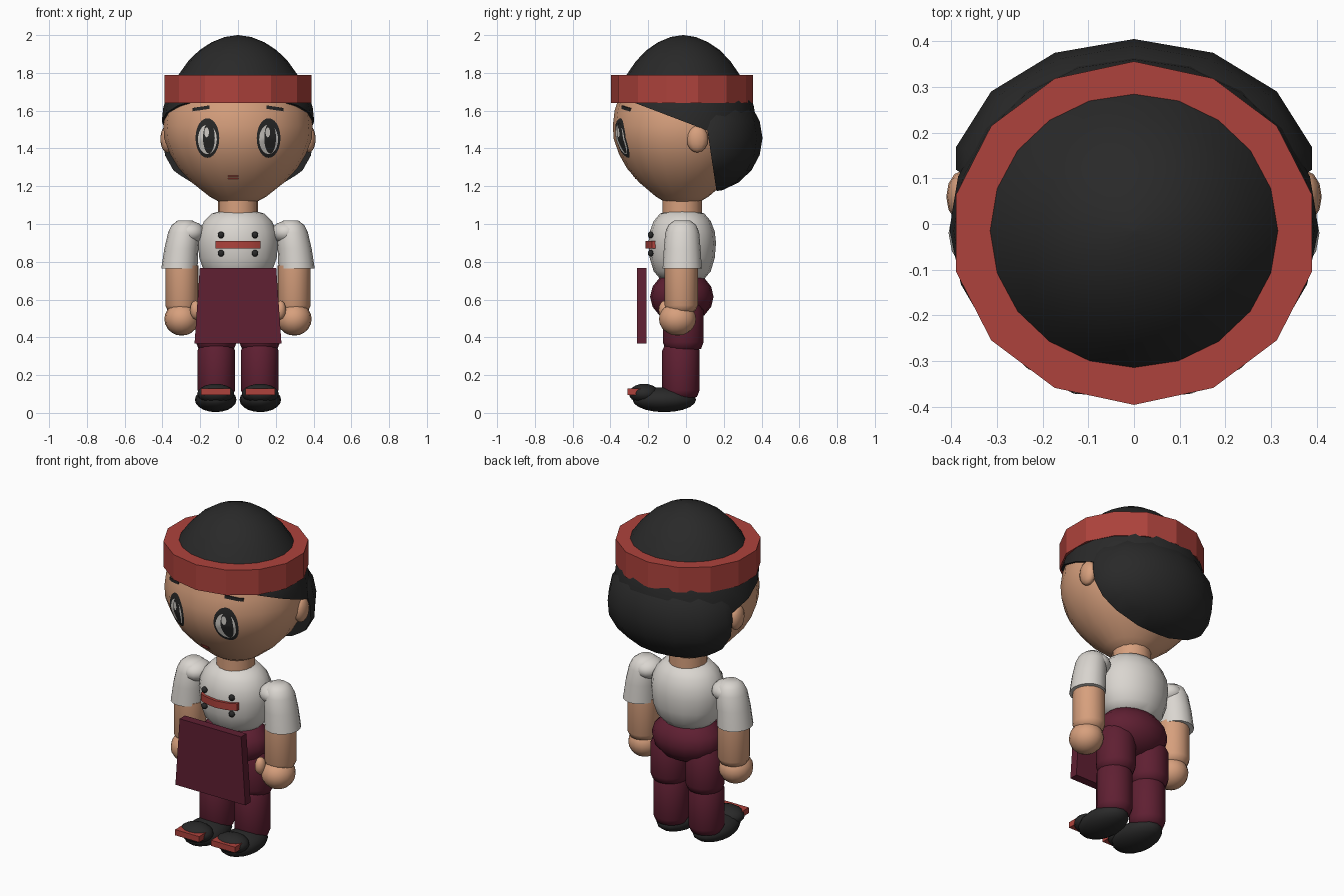
import bpy, bmesh, math
from mathutils import Vector
from mathutils.bvhtree import BVHTree

if "Cube" in bpy.data.objects:
    bpy.data.objects.remove(bpy.data.objects["Cube"])


def mat(name, rgb):
    m = bpy.data.materials.new(name)
    m.diffuse_color = (*rgb, 1)
    m.use_nodes = True
    m.node_tree.nodes["Principled BSDF"].inputs["Base Color"].default_value = m.diffuse_color
    return m


SKIN = mat("skin", (0.68, 0.35, 0.205))
BLACK = mat("black", (0.022, 0.022, 0.022))
RED = mat("red", (0.42, 0.055, 0.045))
WHITE = mat("white cloth", (0.70, 0.67, 0.63))
MAROON = mat("maroon", (0.115, 0.014, 0.032))


def finish(name, bm, material, angle=50):
    bmesh.ops.recalc_face_normals(bm, faces=bm.faces)
    me = bpy.data.meshes.new(name)
    bm.to_mesh(me)
    bm.free()
    me.materials.append(material)
    ob = bpy.data.objects.new(name, me)
    bpy.context.collection.objects.link(ob)
    bpy.ops.object.select_all(action='DESELECT')
    ob.select_set(True)
    bpy.context.view_layer.objects.active = ob
    if angle:
        bpy.ops.object.shade_smooth_by_angle(angle=math.radians(angle))
    return ob


def lathe_bm(levels, sx=1, sy=1, cx=0, cy=0, segs=16):
    """Stack of rings (radius, z, optional x shift), capped at both ends."""
    bm = bmesh.new()
    rings = []
    for r, z, *dx in levels:
        x0 = cx + (dx[0] if dx else 0)
        rings.append([bm.verts.new((x0 + r * sx * math.sin(2 * math.pi * i / segs),
                                    cy - r * sy * math.cos(2 * math.pi * i / segs), z))
                      for i in range(segs)])
    for a, b in zip(rings, rings[1:]):
        for i in range(segs):
            j = (i + 1) % segs
            bm.faces.new((a[i], a[j], b[j], b[i]))
    bm.faces.new(rings[0][::-1])
    bm.faces.new(rings[-1])
    return bm


def lathe(name, levels, material, angle=50, **kw):
    return finish(name, lathe_bm(levels, **kw), material, angle)


def ball_bm(c, r, segs=16, rings=10):
    bm = bmesh.new()
    bmesh.ops.create_uvsphere(bm, u_segments=segs, v_segments=rings, radius=1)
    for v in bm.verts:
        v.co = Vector([c[k] + v.co[k] * r[k] for k in range(3)])
    return bm


def ball(name, c, r, material, segs=16, rings=10):
    return finish(name, ball_bm(c, r, segs, rings), material)


def cut(bm, co, no):
    """Keep only the side the normal points to."""
    bmesh.ops.bisect_plane(bm, geom=bm.verts[:] + bm.edges[:] + bm.faces[:],
                           plane_co=co, plane_no=no, clear_inner=True)
    bmesh.ops.holes_fill(bm, edges=[e for e in bm.edges if e.is_boundary], sides=0)


def box(name, c, size, material, top=1):
    bm = bmesh.new()
    bmesh.ops.create_cube(bm, size=1)
    for v in bm.verts:
        k = top if v.co.z > 0 else 1
        v.co = Vector((c[0] + v.co.x * size[0] * k, c[1] + v.co.y * size[1], c[2] + v.co.z * size[2]))
    return finish(name, bm, material, 0)


def tree(ob):
    return BVHTree.FromPolygons([v.co for v in ob.data.vertices],
                                [p.vertices for p in ob.data.polygons])


def front_y(surface, x, z):
    hit = surface.ray_cast(Vector((x, -2, z)), Vector((0, 1, 0)))[0]
    return hit.y if hit else -0.2


def decal(name, surface, cx, cz, rx, rz, lift, material, segs=24, rings=4):
    """Thin painted ellipse lying on the front of a surface."""
    bm = bmesh.new()

    def vert(k, i):
        x = cx + rx * k / rings * math.cos(2 * math.pi * i / segs)
        z = cz + rz * k / rings * math.sin(2 * math.pi * i / segs)
        return bm.verts.new((x, front_y(surface, x, z) - lift, z))
    mid = vert(0, 0)
    loops = [[vert(k, i) for i in range(segs)] for k in range(1, rings + 1)]
    for i in range(segs):
        j = (i + 1) % segs
        bm.faces.new((mid, loops[0][i], loops[0][j]))
        for a, b in zip(loops, loops[1:]):
            bm.faces.new((a[i], b[i], b[j], a[j]))
    ob = finish(name, bm, material)
    if ob.data.polygons[0].normal.y > 0:
        ob.data.flip_normals()
    return ob


def strip(name, surface, x0, x1, z, h, lift, depth, material, slope=0, n=8):
    """Curved bar that follows the front of a surface."""
    bm = bmesh.new()
    rows = []
    for i in range(n + 1):
        x = x0 + (x1 - x0) * i / n
        zc = z + slope * (x - (x0 + x1) / 2)
        y = front_y(surface, x, zc) - lift
        rows.append([bm.verts.new((x, y + dy, zc + dz)) for dy, dz in
                     ((0, -h / 2), (0, h / 2), (depth, h / 2), (depth, -h / 2))])
    for a, b in zip(rows, rows[1:]):
        for k in range(4):
            bm.faces.new((a[k], b[k], b[(k + 1) % 4], a[(k + 1) % 4]))
    bm.faces.new(rows[0])
    bm.faces.new(rows[-1])
    return finish(name, bm, material, 30)


# Head, ears and neck
head = lathe("head", [(0.03, 1.10), (0.09, 1.112), (0.15, 1.145), (0.245, 1.22), (0.315, 1.295),
                      (0.36, 1.37), (0.39, 1.45), (0.395, 1.52), (0.385, 1.60), (0.35, 1.70)],
             SKIN, sy=0.93, cy=-0.02, segs=20)
lathe("neck", [(0.105, 1.0), (0.105, 1.14)], SKIN, cy=-0.02)
for s in (-1, 1):
    ball("ear", (s * 0.375, 0.06, 1.45), (0.036, 0.057, 0.072), SKIN, 12, 8)

# Hair cap with a sloping hairline, and the full back of the hair
cap = lathe_bm([(0.40, 1.36), (0.403, 1.45), (0.405, 1.53), (0.395, 1.62), (0.365, 1.71),
                (0.315, 1.79), (0.265, 1.86), (0.205, 1.92), (0.14, 1.962), (0.07, 1.99), (0.002, 2.0)],
               sy=0.95, cy=-0.015, segs=20)
cut(cap, (0, 0.10, 1.50), (0, 0.38, 1))
finish("hair_cap", cap, BLACK)
back = ball_bm((0, 0.10, 1.455), (0.40, 0.305, 0.29), 14, 10)
for v in back.verts:  # fuller lower corners
    d = max(0, 1.455 - v.co.z)
    v.co.x *= 1 + 0.5 * d
cut(back, (0, 0.12, 1.45), (0, 1, 0.15))
finish("hair_back", back, BLACK)

# Headband
lathe("headband", [(0.40, 1.64), (0.40, 1.79)], RED, 10, sy=0.94, cy=-0.02, segs=14)

# Face
face = tree(head)
for s in (-1, 1):
    x = s * 0.162
    decal("eye_rim", face, x, 1.455, 0.063, 0.105, 0.003, BLACK)
    decal("eye_white", face, x, 1.448, 0.050, 0.078, 0.005, WHITE)
    decal("eye_pupil", face, x + 0.008, 1.455, 0.031, 0.082, 0.007, BLACK)
    decal("eye_glint", face, x - 0.004, 1.485, 0.012, 0.026, 0.009, WHITE)
    strip("eyebrow", face, x + s * 0.035 - 0.045, x + s * 0.035 + 0.045, 1.612, 0.018,
          0.004, 0.008, BLACK, -0.15 * s)
for z in (1.241, 1.255):
    strip("mouth", face, -0.052, 0.002, z, 0.006, 0.003, 0.006, RED)

# Jacket body with bar and buttons
torso = lathe("jacket_body", [(0.13, 0.70), (0.18, 0.75), (0.205, 0.82), (0.213, 0.90), (0.205, 0.96),
                              (0.18, 1.015), (0.14, 1.055), (0.08, 1.072)],
              WHITE, sy=0.84, cy=-0.02)
chest = tree(torso)
strip("jacket_bar", chest, -0.12, 0.12, 0.89, 0.042, 0.016, 0.03, RED)
for x in (-0.09, 0.09):
    for z in (0.845, 0.942):
        ball("button", (x, front_y(chest, x, z) - 0.012, z), (0.018, 0.015, 0.018), BLACK, 10, 6)

# Arms
for s in (-1, 1):
    lathe("sleeve", [(0.096, 0.765, 0.310 * s), (0.090, 0.87, 0.300 * s), (0.083, 0.955, 0.287 * s),
                     (0.068, 0.995, 0.282 * s), (0.040, 1.018, 0.280 * s)],
          WHITE, sy=1.08, cy=-0.02)
    ball("shoulder_puff", (s * 0.255, -0.02, 0.955), (0.08, 0.088, 0.06), WHITE)
    lathe("forearm", [(0.04, 0.525), (0.075, 0.54), (0.088, 0.57), (0.088, 0.78)],
          SKIN, cx=s * 0.297, cy=-0.025)
    ball("hand", (s * 0.298, -0.045, 0.497), (0.092, 0.098, 0.088), SKIN)
    ball("thumb", (s * 0.225, -0.11, 0.545), (0.03, 0.035, 0.05), SKIN, 10, 8)

# Trousers
ball("hips", (0, -0.022, 0.615), (0.212, 0.168, 0.14), MAROON, 16, 8)
for s in (-1, 1):
    lathe("upper_leg", [(0.06, 0.325), (0.095, 0.34), (0.108, 0.375), (0.108, 0.54), (0.08, 0.60)],
          MAROON, cx=s * 0.115, cy=-0.015)
    lathe("lower_leg", [(0.05, 0.07), (0.085, 0.085), (0.099, 0.12), (0.099, 0.33), (0.08, 0.37)],
          MAROON, cx=s * 0.115, cy=-0.027)

# Apron plate
box("apron", (0, -0.235, 0.567), (0.46, 0.05, 0.40), MAROON, 0.88)

# Shoes with straps
for s in (-1, 1):
    x = s * 0.118
    shoe = ball_bm((x, -0.115, 0.07), (0.11, 0.168, 0.066))
    finish("shoe", shoe, BLACK)
    ball("shoe_toe", (x, -0.222, 0.102), (0.098, 0.08, 0.052), BLACK)
    box("shoe_strap", (x, -0.27, 0.111), (0.158, 0.08, 0.034), RED)
